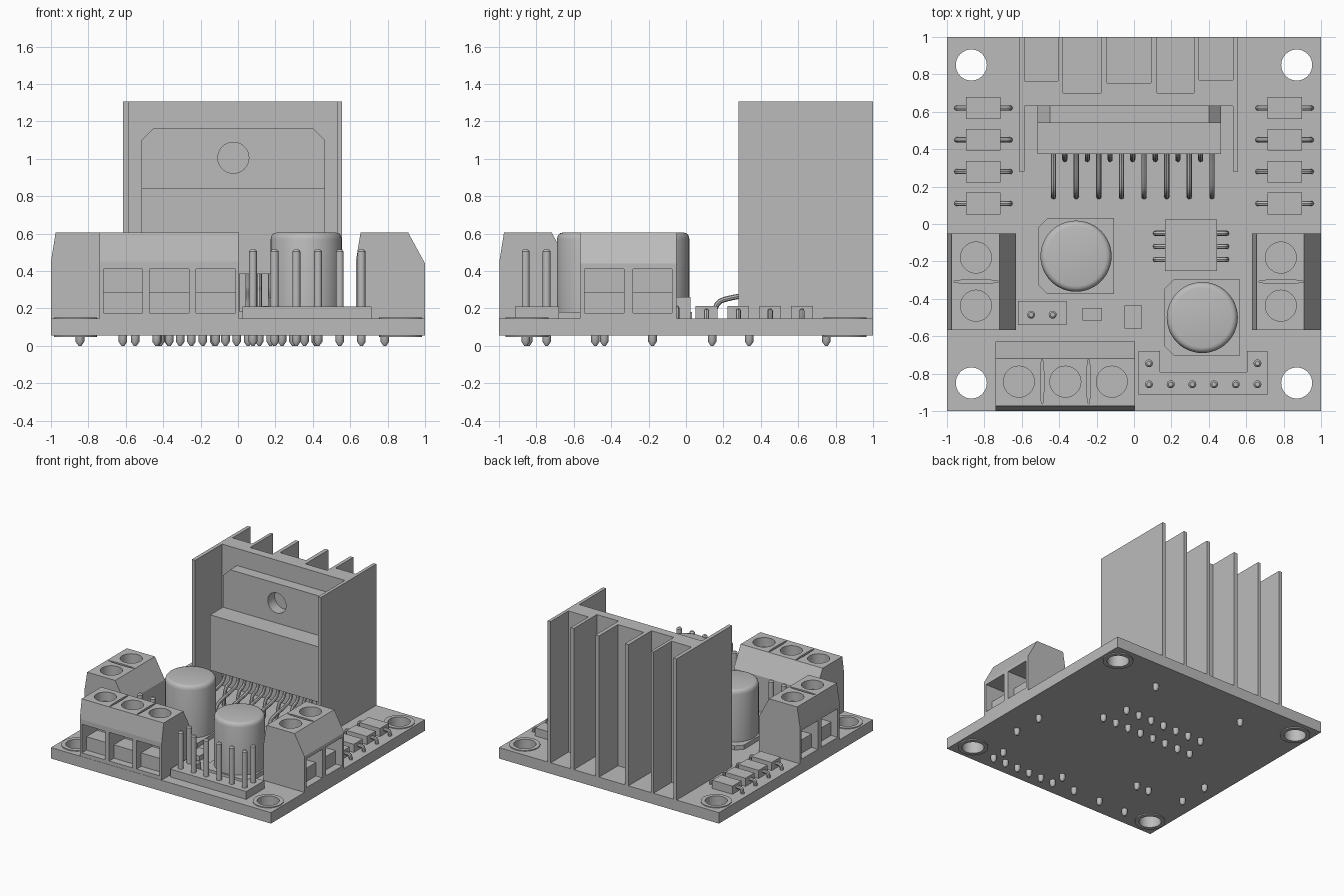
import bpy, bmesh, math
from mathutils import Matrix, Vector

if "Cube" in bpy.data.objects:
    bpy.data.objects.remove(bpy.data.objects["Cube"], do_unlink=True)

grey = bpy.data.materials.new("plain grey")
grey.use_nodes = True
grey.diffuse_color = (0.5, 0.5, 0.5, 1)
grey.node_tree.nodes["Principled BSDF"].inputs["Base Color"].default_value = (0.5, 0.5, 0.5, 1)

TOP, UNDER = 0.145, 0.055   # circuit board faces


def activate(ob):
    bpy.ops.object.select_all(action='DESELECT')
    ob.select_set(True)
    bpy.context.view_layer.objects.active = ob


def finish(name, bm, smooth=False):
    bmesh.ops.recalc_face_normals(bm, faces=bm.faces)
    me = bpy.data.meshes.new(name)
    bm.to_mesh(me)
    bm.free()
    me.materials.append(grey)
    ob = bpy.data.objects.new(name, me)
    bpy.context.collection.objects.link(ob)
    if smooth:
        activate(ob)
        bpy.ops.object.shade_smooth_by_angle(angle=math.radians(35))
    return ob


def add_box(bm, x0, x1, y0, y1, z0, z1):
    m = Matrix.Translation(((x0 + x1) / 2, (y0 + y1) / 2, (z0 + z1) / 2))
    bmesh.ops.create_cube(bm, size=1, matrix=m @ Matrix.Diagonal((x1 - x0, y1 - y0, z1 - z0, 1)))


def boxes(name, *dims):
    bm = bmesh.new()
    for d in dims:
        add_box(bm, *d)
    return finish(name, bm)


def prism(name, pts, shift):
    """Extrude a closed 3D outline along a vector."""
    bm = bmesh.new()
    face = bm.faces.new([bm.verts.new(p) for p in pts])
    ext = bmesh.ops.extrude_face_region(bm, geom=[face])
    verts = [v for v in ext["geom"] if isinstance(v, bmesh.types.BMVert)]
    bmesh.ops.translate(bm, verts=verts, vec=shift)
    return finish(name, bm)


def flat_prism(name, pts, z0, z1):
    return prism(name, [(x, y, z0) for x, y in pts], (0, 0, z1 - z0))


def lathe(name, profile, spots, seg=16, closed=False):
    """Turn an (r, z) profile at each (x, y) spot."""
    bm = bmesh.new()
    for x, y in spots:
        rings = [[bm.verts.new((x + r * math.cos(math.tau * i / seg),
                                y + r * math.sin(math.tau * i / seg), z))
                  for i in range(seg)] for r, z in profile]
        pairs = list(zip(rings, rings[1:]))
        if closed:
            pairs.append((rings[-1], rings[0]))
        else:
            bm.faces.new(rings[0])
            bm.faces.new(rings[-1])
        for a, b in pairs:
            for i in range(seg):
                j = (i + 1) % seg
                bm.faces.new((a[i], a[j], b[j], b[i]))
    return finish(name, bm, True)


def cut(ob, cutter):
    mod = ob.modifiers.new("cut", 'BOOLEAN')
    mod.operation, mod.solver, mod.object = 'DIFFERENCE', 'EXACT', cutter
    activate(ob)
    bpy.ops.object.modifier_apply(modifier=mod.name)
    bpy.data.objects.remove(cutter, do_unlink=True)


def wires(name, paths, radius):
    cu = bpy.data.curves.new(name, 'CURVE')
    cu.dimensions = '3D'
    cu.bevel_depth, cu.bevel_resolution, cu.use_fill_caps = radius, 2, True
    cu.resolution_u = 4
    for path in paths:
        sp = cu.splines.new('NURBS')
        sp.points.add(len(path) - 1)
        for p, co in zip(sp.points, path):
            p.co = (*co, 1)
        sp.order_u, sp.use_endpoint_u = 3, True
    cu.materials.append(grey)
    ob = bpy.data.objects.new(name, cu)
    bpy.context.collection.objects.link(ob)
    activate(ob)
    bpy.ops.object.convert(target='MESH')
    bpy.ops.object.shade_smooth_by_angle(angle=math.radians(35))


# Circuit board with plated corner holes
corners = [(sx * 0.87, sy * 0.85) for sx in (-1, 1) for sy in (-1, 1)]
board = boxes("circuit_board", (-1, 1, -1, 1, UNDER, TOP))
cut(board, lathe("hole_cutter", [(0.085, 0), (0.085, 0.2)], corners, 32))
lathe("hole_rings", [(0.083, 0.046), (0.115, 0.046), (0.115, 0.152), (0.083, 0.152)],
      corners, 32, True)

# Heat sink: a stepped back plate, rear fins and two long side walls
gaps = [(-0.585, -0.405, 0.765), (-0.38, -0.177, 0.70), (-0.145, 0.09, 0.755),
        (0.123, 0.32, 0.70), (0.348, 0.53, 0.77)]
outline = [(-0.615, 1), (-0.615, 0.28), (-0.585, 0.28), (-0.585, 0.63),
           (0.53, 0.63), (0.53, 0.28), (0.557, 0.28), (0.557, 1)]
for x0, x1, floor in reversed(gaps):
    outline += [(x1, 1), (x1, floor), (x0, floor), (x0, 1)]
flat_prism("heat_sink", outline, TOP, 1.305)

# Power chip: moulded body and metal tab with a screw hole
boxes("power_chip_body", (-0.515, 0.465, 0.375, 0.54, 0.385, 0.84))
tab = prism("power_chip_tab", [(x, 0.54, z) for x, z in (
    (-0.515, 0.385), (0.465, 0.385), (0.465, 1.1), (0.4, 1.165),
    (-0.45, 1.165), (-0.515, 1.1))], (0, 0.09, 0))
bm = bmesh.new()
bmesh.ops.create_cone(bm, cap_ends=True, segments=32, radius1=0.083, radius2=0.083, depth=0.2,
                      matrix=Matrix.Translation((-0.025, 0.6, 1.005)) @ Matrix.Rotation(math.pi / 2, 4, 'X'))
cut(tab, finish("screw_cutter", bm))

# Power chip leads in two staggered rows
long_x = [-0.43 + 0.121 * i for i in range(8)]
short_x = [x + 0.06 for x in long_x[:7]]
wires("long_leads", [[(x, y, z) for y, z in ((0.45, 0.4), (0.45, 0.31), (0.36, 0.275), (0.25, 0.26),
                                             (0.145, 0.23), (0.145, 0.12))] for x in long_x], 0.014)
wires("short_leads", [[(x, y, z) for y, z in ((0.45, 0.4), (0.45, 0.3), (0.345, 0.29),
                                              (0.345, 0.12))] for x in short_x], 0.014)

# Capacitors on cut-corner bases
caps = [(-0.31, -0.172), (0.365, -0.5)]
for side, (cx, cy) in zip(("rear", "front"), caps):
    h, c = 0.203, 0.05
    flat_prism(side + "_capacitor_base",
               [(cx + a, cy + b) for a, b in ((h, -h), (h, h), (c - h, h), (-h, h - c),
                                              (-h, c - h), (c - h, -h))], TOP, 0.18)
lathe("capacitor_cans", [(0.19, 0.17), (0.19, 0.57), (0.185, 0.59), (0.175, 0.601), (0.16, 0.605)],
      caps, 48)


# Screw terminal: sloped block with screw wells, slots and wire windows
def terminal(name, cx, cy, turn, length, ways, side):
    profile = [(-0.185, TOP), (-0.185, 0.45), (-0.16, 0.605), (0.095, 0.605), (0.185, 0.44), (0.185, TOP)]
    ob = prism(name, [(-length / 2, y, z) for y, z in profile], (length, 0, 0))
    pitch = length / ways
    mids = [(i - (ways - 1) / 2) * pitch for i in range(ways)]
    cut(ob, lathe("well_cutter", [(0.083, 0.53), (0.083, 0.7)], [(m, -0.03) for m in mids], 32))
    slots = lathe("slot_cutter", [(1, 0.585), (1, 0.7)], [(0, 0)], 16)
    for m in mids[1:]:
        slot = slots.copy()
        bpy.context.collection.objects.link(slot)
        slot.matrix_world = Matrix.Translation((m - pitch / 2, -0.03, 0)) @ Matrix.Diagonal((0.01, 0.122, 1, 1))
        bpy.context.view_layer.update()
        cut(ob, slot)
    bpy.data.objects.remove(slots, do_unlink=True)
    for z0, z1, depth in ((0.175, 0.29, 0.06), (0.285, 0.41, 0.2)):
        ys = sorted((side * 0.25, side * (0.185 - depth)))
        cut(ob, boxes("window_cutter", *[(m - 0.105, m + 0.105, *ys, z0, z1) for m in mids]))
    place = Matrix.Translation((cx, cy, 0)) @ Matrix.Rotation(turn, 4, 'Z')
    ob.data.transform(place)
    return [(place @ Vector((m, -0.03, 0))).xy for m in mids]


solder = terminal("front_terminal", -0.367, -0.813, 0, 0.745, 3, -1)
solder += terminal("right_terminal", -0.815, -0.308, -math.pi / 2, 0.515, 2, -1)
solder += terminal("left_terminal", 0.815, -0.308, -math.pi / 2, 0.515, 2, 1)

# Pin headers
flat_prism("control_header", [(0.025, -0.915), (0.715, -0.915), (0.715, -0.68), (0.605, -0.68),
                              (0.605, -0.79), (0.14, -0.79), (0.14, -0.68), (0.025, -0.68)], TOP, 0.21)
boxes("jumper_header", (-0.62, -0.36, -0.54, -0.413, TOP, 0.21))
pins = [(0.08 + 0.116 * i, -0.857) for i in range(6)]
pins += [(0.08, -0.745), (0.66, -0.745), (-0.55, -0.485), (-0.435, -0.485)]
lathe("header_pins", [(0.021, 0.15), (0.021, 0.505), (0.012, 0.515)], pins)

# Solder points under the board
solder += pins + [(x, 0.14) for x in long_x] + [(x, 0.338) for x in short_x]
solder += [(-0.415, 0.75), (0.415, 0.75)]
lathe("solder_points", [(0.023, 0.06), (0.023, 0.022), (0.008, 0)], solder, 12)

# Diodes down both edges
rows = (0.62, 0.45, 0.28, 0.11)
boxes("diodes", *[(s * 0.805 - 0.092, s * 0.805 + 0.092, y - 0.058, y + 0.058, TOP, 0.212)
                  for s in (-1, 1) for y in rows])
wires("diode_leads", [[(s * 0.805 + d * a, y, z) for a, z in ((0.08, 0.185), (0.115, 0.185),
                       (0.143, 0.18), (0.143, 0.13))]
                      for s in (-1, 1) for d in (-1, 1) for y in rows], 0.014)

# Regulator chip with side legs, and small surface parts
boxes("regulator_chip", (0.165, 0.445, -0.25, 0.025, TOP, 0.26))
wires("regulator_legs", [[(0.305 + d * a, y, z) for a, z in ((0.13, 0.2), (0.17, 0.2),
                          (0.19, 0.19), (0.19, 0.13))]
                         for d in (-1, 1) for y in (-0.05, -0.12, -0.19)], 0.014)
boxes("small_resistor", (-0.275, -0.17, -0.517, -0.45, TOP, 0.185))
boxes("small_indicator", (-0.05, 0.042, -0.56, -0.435, TOP, 0.185))
